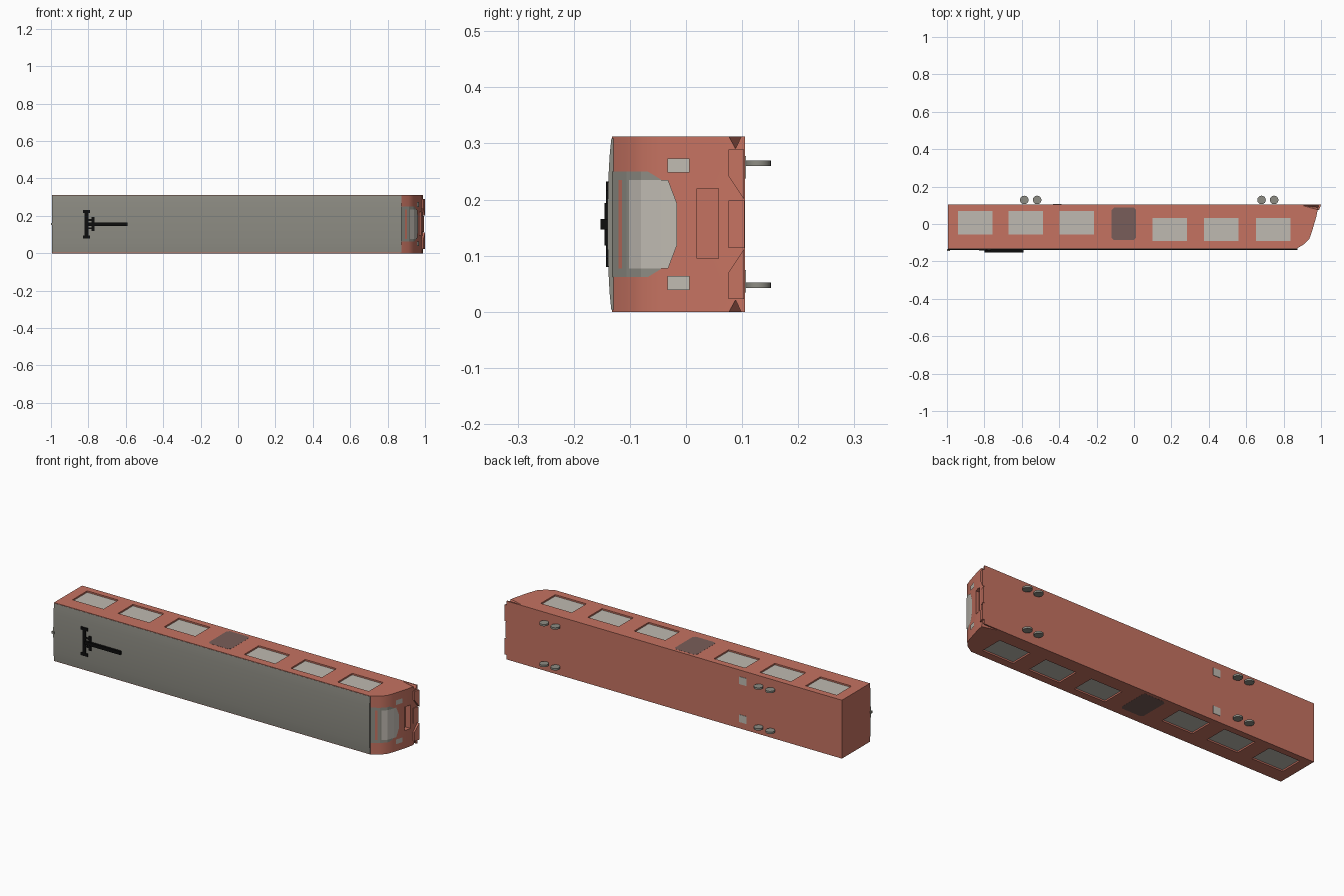
import bpy, bmesh, math
from mathutils import Vector

if "Cube" in bpy.data.objects:
    bpy.data.objects.remove(bpy.data.objects["Cube"])

H = 0.312          # extent across the carriage
MID = H / 2
FLOOR = 0.105      # underside of the carriage
SIDE = -0.132      # where the roof begins
# Nose outline as (y, x)
NOSE = [(SIDE, 0.87), (-0.106, 0.912), (-0.08, 0.937), (-0.045, 0.95), (0.04, 0.975), (FLOOR, 0.988)]


def material(name, rgb):
    m = bpy.data.materials.new(name)
    m.use_nodes = True
    m.diffuse_color = (*rgb, 1)
    m.node_tree.nodes["Principled BSDF"].inputs["Base Color"].default_value = (*rgb, 1)
    return m


RED = material("brick red", (0.56, 0.17, 0.12))
GREY = material("roof grey", (0.27, 0.265, 0.23))
PALE = material("pale glass", (0.52, 0.49, 0.44))
DOOR = material("dark door", (0.19, 0.11, 0.1))
BLACK = material("black", (0.004, 0.004, 0.004))


def finish(name, bm, mat, smooth=False):
    bmesh.ops.recalc_face_normals(bm, faces=bm.faces)
    mesh = bpy.data.meshes.new(name)
    bm.to_mesh(mesh)
    bm.free()
    ob = bpy.data.objects.new(name, mesh)
    bpy.context.collection.objects.link(ob)
    if mat:
        mesh.materials.append(mat)
    if smooth:
        bpy.ops.object.select_all(action='DESELECT')
        bpy.context.view_layer.objects.active = ob
        ob.select_set(True)
        bpy.ops.object.shade_smooth_by_angle(angle=math.radians(30))
    return ob


def add_prism(bm, points, shift):
    """Closed prism from a polygon moved along shift."""
    low = [bm.verts.new(p) for p in points]
    high = [bm.verts.new(Vector(p) + Vector(shift)) for p in points]
    bm.faces.new(low)
    bm.faces.new(high[::-1])
    for i in range(len(low)):
        j = (i + 1) % len(low)
        bm.faces.new((low[i], low[j], high[j], high[i]))


def prism(name, points, shift, mat, smooth=False):
    bm = bmesh.new()
    add_prism(bm, points, shift)
    return finish(name, bm, mat, smooth)


def add_box(bm, x0, x1, y0, y1, z0, z1):
    add_prism(bm, [(x0, y0, z0), (x1, y0, z0), (x1, y1, z0), (x0, y1, z0)], (0, 0, z1 - z0))


def box(name, *bounds, mat):
    bm = bmesh.new()
    add_box(bm, *bounds)
    return finish(name, bm, mat)


def nose_x(y):
    for (y0, x0), (y1, x1) in zip(NOSE, NOSE[1:]):
        if y <= y1:
            return x0 + (x1 - x0) * (y - y0) / (y1 - y0)
    return NOSE[-1][1]


def nose_panel(name, outline, lift, mat):
    """Flat (y, z) outline wrapped onto the curved nose."""
    bm = bmesh.new()
    bm.faces.new([bm.verts.new((0, y, z)) for y, z in outline])
    for y, _ in NOSE[1:-1]:
        bmesh.ops.bisect_plane(bm, geom=bm.verts[:] + bm.edges[:] + bm.faces[:],
                               plane_co=(0, y, 0), plane_no=(0, 1, 0))
    for v in bm.verts:
        v.co.x = nose_x(v.co.y) + lift
    ob = finish(name, bm, mat)
    if ob.data.polygons[0].normal.x < 0:
        ob.data.flip_normals()
    return ob


def mirrored(half):
    """Complete a (y, z offset) half outline across the centre line."""
    return [(y, MID + z) for y, z in half] + [(y, MID - z) for y, z in reversed(half)]


# Carriage body
outline = [(-0.995, FLOOR, 0), (-0.995, SIDE, 0)] + [(x, y, 0) for y, x in NOSE]
body = prism("carriage_body", outline, (0, 0, H), RED)

# Cutters: window recesses, bumper recess and notched lower nose corners
windows = [(x, -0.055, 0.07) for x in (-0.94, -0.67, -0.398)] + \
          [(x, -0.09, 0.032) for x in (0.1, 0.375, 0.652)]
WIDTH, DEPTH = 0.184, 0.01
cut = bmesh.new()
for x, y0, y1 in windows:
    add_box(cut, x, x + WIDTH, y0, y1, -0.05, DEPTH)
    add_box(cut, x, x + WIDTH, y0, y1, H - DEPTH, H + 0.05)
add_box(cut, 0.95, 1.1, 0.02, 0.058, 0.095, 0.22)
for side in (1, -1):
    tip = [(1.05, 0.056, 0.16), (1.05, 0.1, 0.16), (1.05, 0.08, 0.118), (0.89, 0.1, 0.159)]
    verts = [cut.verts.new((x, y, MID + side * z)) for x, y, z in tip]
    for tri in ((0, 1, 2), (0, 1, 3), (1, 2, 3), (2, 0, 3)):
        cut.faces.new([verts[i] for i in tri])
cutter = finish("recess_cutter", cut, None)
cutter.hide_render = True
mod = body.modifiers.new("recesses", 'BOOLEAN')
mod.operation, mod.solver, mod.object = 'DIFFERENCE', 'EXACT', cutter
bpy.context.view_layer.update()
body.data = bpy.data.meshes.new_from_object(body.evaluated_get(bpy.context.evaluated_depsgraph_get()))
body.modifiers.clear()
bpy.data.objects.remove(cutter)
bpy.ops.object.select_all(action='DESELECT')
bpy.context.view_layer.objects.active = body
body.select_set(True)
bpy.ops.object.shade_smooth_by_angle(angle=math.radians(25))

# Window panes and doors on both sides
for label, z, way in (("left", H, 1), ("right", 0, -1)):
    for i, (x, y0, y1) in enumerate(windows):
        zs = sorted((z - way * (DEPTH + 0.001), z - way * (DEPTH - 0.002)))
        box(f"{label}_window_{i + 1}", x, x + WIDTH, y0, y1, *zs, mat=PALE)
    c = 0.012
    corners = [(-0.12 + c, -0.085), (0.012 - c, -0.085), (0.012, -0.085 + c), (0.012, 0.087 - c),
               (0.012 - c, 0.087), (-0.12 + c, 0.087), (-0.12, 0.087 - c), (-0.12, -0.085 + c)]
    prism(f"{label}_door", [(x, y, z - way * 0.002) for x, y in corners], (0, 0, way * 0.0025), DOOR)

# Gently arched roof
STEPS = 12
arch = [(-0.994, -0.133 - 0.007 * math.sin(math.pi * i / STEPS) ** 0.7, 0.003 + (H - 0.006) * i / STEPS)
        for i in range(STEPS + 1)]
arch = [(-0.994, -0.12, 0.003)] + arch + [(-0.994, -0.12, H - 0.003)]
prism("roof", arch, (1.868, 0, 0), GREY, smooth=True)
box("rear_roof_stud", -1.0, -0.985, -0.145, -0.135, MID - 0.006, MID + 0.006, mat=GREY)

# Roof power collector
bm = bmesh.new()
add_box(bm, -0.80, -0.59, -0.152, -0.137, MID - 0.009, MID + 0.009)
add_box(bm, -0.82, -0.80, -0.143, -0.13, MID - 0.075, MID + 0.075)
add_box(bm, -0.782, -0.768, -0.145, -0.13, MID - 0.038, MID + 0.038)
for s in (-1, 1):
    ends = sorted((MID + s * 0.06, MID + s * 0.076))
    add_box(bm, -0.83, -0.79, -0.143, -0.13, *ends)
    add_box(bm, -0.80, -0.78, -0.143, -0.13, MID + s * 0.022 - 0.005, MID + s * 0.022 + 0.005)
finish("power_collector", bm, BLACK)

# Windscreen, its surround, and the wiper bar
nose_panel("windscreen_surround",
           mirrored([(SIDE, 0.094), (-0.068, 0.094), (-0.045, 0.08), (-0.03, 0.05)]), 0.002, GREY)
nose_panel("windscreen", mirrored([(-0.102, 0.079), (-0.032, 0.079), (-0.016, 0.037)]), 0.004, PALE)
nose_panel("wiper_bar", mirrored([(-0.12, 0.079), (-0.114, 0.079)]), 0.004, RED)

# Headlights, bumper and angled skirts
for label, s in (("left", 1), ("right", -1)):
    z0, z1 = MID + s * 0.092, MID + s * 0.117
    nose_panel(f"{label}_headlight", [(-0.033, z0), (0.006, z0), (0.006, z1), (-0.033, z1)], 0.003, PALE)
    skirt = [(0.988, 0.103, 0.045), (0.978, 0.076, 0.085), (0.978, 0.076, 0.133), (0.988, 0.103, 0.133)]
    prism(f"{label}_skirt", [(x - 0.02, y, MID + s * z) for x, y, z in skirt], (0.032, 0, 0), RED)
prism("bumper", [(0.96, 0.076, MID - 0.042), (0.985, 0.076, MID - 0.042),
                 (0.994, 0.104, MID - 0.042), (0.96, 0.104, MID - 0.042)], (0, 0, 0.084), RED)

# Wheels and the pale underside plates
RADIUS = 0.0228
for label, z in (("left", 0.265), ("right", 0.047)):
    for i, x in enumerate((-0.587, -0.518, 0.682, 0.749)):
        rim = [(x + RADIUS * math.cos(a), 0.1285 + RADIUS * math.sin(a), z - 0.005)
               for a in (math.tau * k / 24 for k in range(24))]
        prism(f"{label}_wheel_{i + 1}", rim, (0, 0, 0.01), GREY, smooth=True)
    zc = MID + (z - MID) * 0.93
    box(f"{label}_underside_plate", -0.432, -0.388, FLOOR - 0.002, FLOOR + 0.002,
        zc - 0.02, zc + 0.02, mat=PALE)
